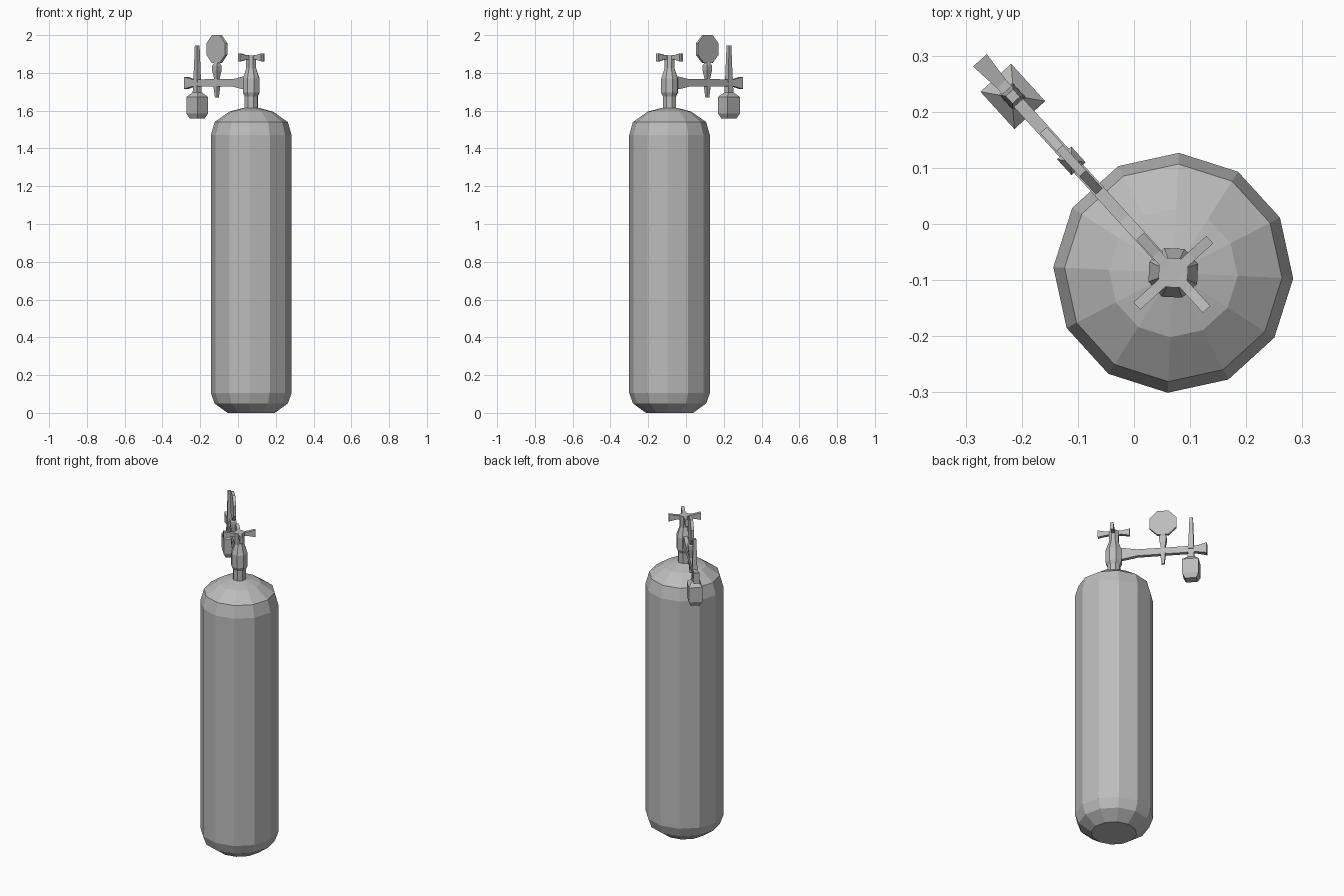
import bpy, bmesh
from math import radians, cos, sin, pi
from mathutils import Matrix

cube = bpy.data.objects.get("Cube")
if cube:
    bpy.data.objects.remove(cube, do_unlink=True)

grey = bpy.data.materials.new("plain grey")
grey.use_nodes = True
colour = (0.5, 0.5, 0.5, 1)
grey.diffuse_color = colour
grey.node_tree.nodes["Principled BSDF"].inputs["Base Color"].default_value = colour

# Everything is built around the tank axis with the rail along local +x
FRAME = Matrix.Translation((0.07, -0.087, 0)) @ Matrix.Rotation(radians(132.3), 4, 'Z')
ALONG_X = Matrix(((0, 0, 1, 0), (1, 0, 0, 0), (0, 1, 0, 0), (0, 0, 0, 1)))


def loft(name, rings, sides, place=Matrix()):
    """Stack rings of (height, half width, half depth), flat side facing the axes."""
    bm = bmesh.new()
    loops = []
    grow = 2 ** 0.5 if sides == 4 else 1
    for h, a, b in rings:
        angles = [2 * pi * (i + 0.5) / sides for i in range(sides)]
        loops.append([bm.verts.new((a * grow * cos(t), b * grow * sin(t), h)) for t in angles])
    for low, high in zip(loops, loops[1:]):
        for i in range(sides):
            j = (i + 1) % sides
            bm.faces.new((low[i], low[j], high[j], high[i]))
    bm.faces.new(loops[0][::-1])
    bm.faces.new(loops[-1])
    bmesh.ops.recalc_face_normals(bm, faces=bm.faces)
    mesh = bpy.data.meshes.new(name)
    bm.to_mesh(mesh)
    bm.free()
    mesh.materials.append(grey)
    obj = bpy.data.objects.new(name, mesh)
    obj.matrix_world = FRAME @ place
    bpy.context.collection.objects.link(obj)
    return obj


def turned(name, profile, sides):
    return loft(name, [(z, r, r) for z, r in profile], sides)


# Tank with rounded shoulders and base
turned("tank", [(0, 0.125), (0.05, 0.194), (0.105, 0.214), (1.47, 0.214),
                (1.54, 0.194), (1.595, 0.115), (1.615, 0.04)], 12)

# Valve body and hand wheel hub
turned("valve", [(1.6, 0.037), (1.675, 0.037), (1.695, 0.047), (1.77, 0.047),
                 (1.825, 0.028), (1.893, 0.028)], 8)

# Four hand wheel spokes, taller at the tips
for k in range(4):
    turn = Matrix.Translation((0, 0, 1.882)) @ Matrix.Rotation(k * pi / 2, 4, 'Z')
    loft(f"wheel_spoke_{k + 1}", [(0.015, 0.009, 0.011), (0.045, 0.009, 0.012),
                                  (0.088, 0.009, 0.021)], 4, turn @ ALONG_X)

# Horizontal rail, flared at both ends
loft("rail", [(0.03, 0.011, 0.035), (0.06, 0.011, 0.033), (0.13, 0.011, 0.02),
              (0.455, 0.011, 0.019), (0.512, 0.0165, 0.032)], 4,
     Matrix.Translation((0, 0, 1.747)) @ ALONG_X)

# Pressure gauge: eight-sided dial on a stem through the rail
stem_at = Matrix.Translation((0.27, 0, 0))
dial = stem_at @ Matrix.Translation((0, 0, 1.926)) @ Matrix.Rotation(pi / 2, 4, 'X')
loft("gauge_dial", [(-0.008, 0.08, 0.08), (0.008, 0.08, 0.08)], 8, dial)
loft("gauge_stem", [(1.67, 0.008, 0.007), (1.73, 0.014, 0.012), (1.77, 0.011, 0.01),
                    (1.815, 0.019, 0.017), (1.838, 0.019, 0.017), (1.858, 0.008, 0.008)],
     4, stem_at)

# Regulator: weighted box under the rail and a tapering post above it
box_at = Matrix.Translation((0.425, 0, 0))
loft("regulator_box", [(1.558, 0.031, 0.025), (1.585, 0.045, 0.037), (1.672, 0.045, 0.037),
                       (1.697, 0.018, 0.016), (1.735, 0.016, 0.015)], 4, box_at)
loft("regulator_post", [(1.75, 0.016, 0.015), (1.79, 0.014, 0.013), (1.945, 0.009, 0.009)],
     4, box_at)
